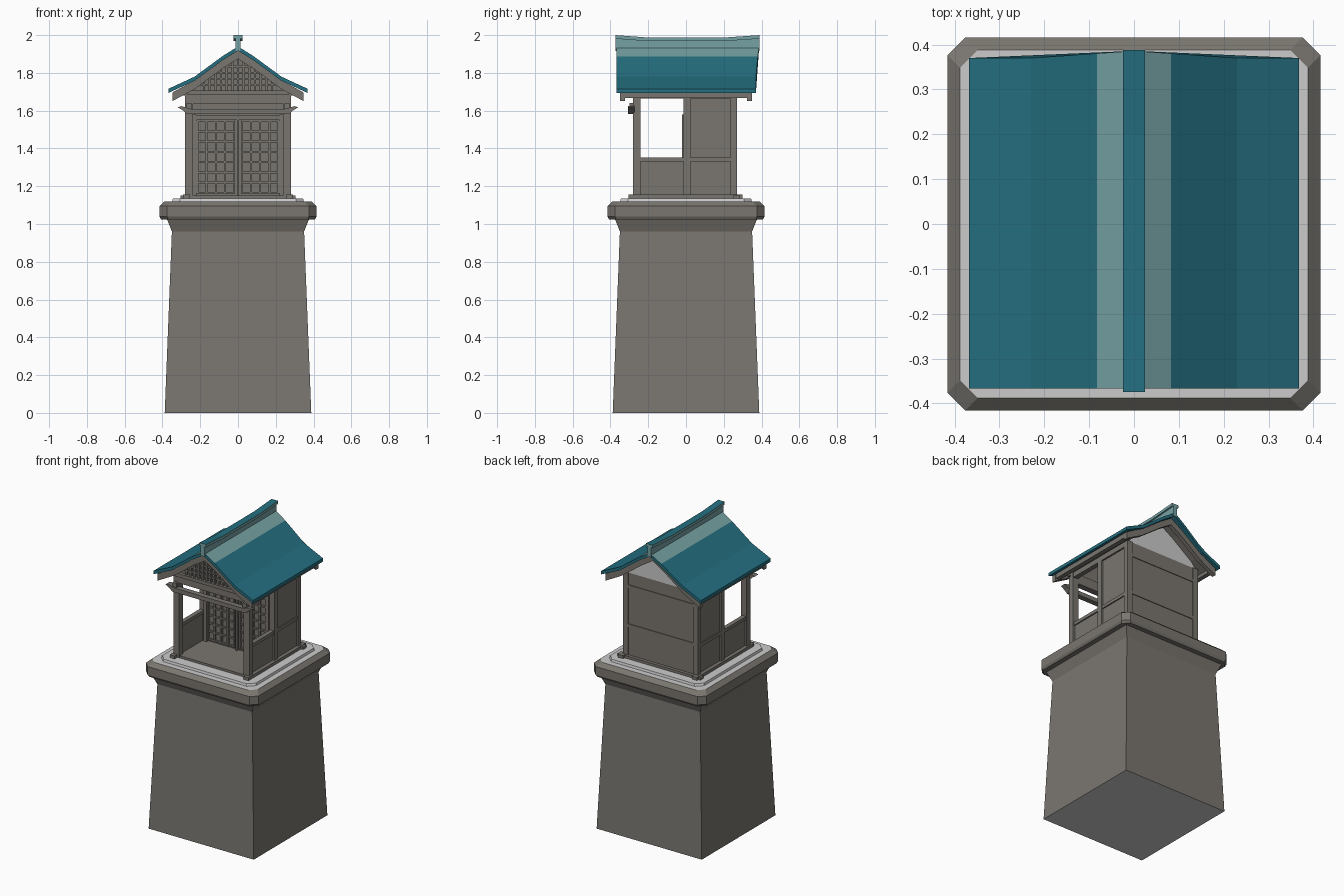
import bpy, bmesh, math
from mathutils import Vector

if "Cube" in bpy.data.objects:
    bpy.data.objects.remove(bpy.data.objects["Cube"])

def mat(name, c):
    m = bpy.data.materials.new(name)
    m.diffuse_color = (*c, 1)
    m.use_nodes = True
    m.node_tree.nodes["Principled BSDF"].inputs["Base Color"].default_value = m.diffuse_color
    return m

STONE = mat("warm_grey", (0.195, 0.182, 0.163))
PALE = mat("pale_grey", (0.60, 0.60, 0.60))
TEAL = mat("teal", (0.018, 0.157, 0.214))
MINT = mat("light_teal", (0.18, 0.36, 0.37))

def finish(name, bm, mats, rule=None):
    bmesh.ops.recalc_face_normals(bm, faces=bm.faces)
    bm.normal_update()
    if rule:
        for f in bm.faces:
            f.material_index = rule(f)
    me = bpy.data.meshes.new(name)
    bm.to_mesh(me)
    bm.free()
    for m in mats:
        me.materials.append(m)
    ob = bpy.data.objects.new(name, me)
    bpy.context.collection.objects.link(ob)
    return ob

def add_box(bm, x0, x1, y0, y1, z0, z1):
    r = bmesh.ops.create_cube(bm, size=1)
    for v in r["verts"]:
        v.co = Vector(((x0 + x1) / 2 + v.co.x * (x1 - x0),
                       (y0 + y1) / 2 + v.co.y * (y1 - y0),
                       (z0 + z1) / 2 + v.co.z * (z1 - z0)))

def boxes(name, items, m=STONE):
    bm = bmesh.new()
    for b in items:
        add_box(bm, *b)
    return finish(name, bm, [m])

def mirrored(items):
    return items + [(-b[1], -b[0], *b[2:]) for b in items]

def loft(name, rings, mats, rule=None):
    bm = bmesh.new()
    loops = [[bm.verts.new(p) for p in r] for r in rings]
    n = len(loops[0])
    for a, b in zip(loops, loops[1:]):
        for i in range(n):
            bm.faces.new((a[i], a[(i + 1) % n], b[(i + 1) % n], b[i]))
    bm.faces.new(loops[0][::-1])
    bm.faces.new(loops[-1])
    return finish(name, bm, mats, rule)

def square(h, z):
    return [(-h, -h, z), (h, -h, z), (h, h, z), (-h, h, z)]

def octagon(h, z, c=0.04):
    k = h - c
    return [(-k, -h, z), (k, -h, z), (h, -k, z), (h, k, z),
            (k, h, z), (-k, h, z), (-h, k, z), (-h, -k, z)]

def prism_y(name, pts, y0, y1, mats, rule=None):
    return loft(name, [[(x, y, z) for x, z in pts] for y in (y0, y1)], mats, rule)

# Pedestal: tapered shaft with flared neck, chamfered cap
loft("pedestal_shaft", [square(0.388, 0), square(0.35, 0.96), square(0.378, 1.03)],
     [STONE, PALE], lambda f: 1 if f.normal.z < -0.9 else 0)
loft("pedestal_cap", [octagon(0.408, 1.025), octagon(0.416, 1.04), octagon(0.416, 1.095), octagon(0.388, 1.12)],
     [STONE, PALE], lambda f: 1 if f.normal.z > 0.9 else 0)
loft("base_plate", [octagon(0.35, 1.115), octagon(0.345, 1.135)], [PALE])

# House floor and sill beams with projecting ends
boxes("house_floor", [(-0.275, 0.275, -0.275, 0.27, 1.13, 1.15)])
boxes("sill_beams", mirrored([(0.255, 0.29, -0.305, 0.30, 1.132, 1.155)])
      + [(-0.305, 0.305, 0.25, 0.285, 1.132, 1.152)])

# Closed rear chamber
boxes("rear_chamber", [(-0.266, 0.266, 0.0, 0.264, 1.14, 1.70)])
boxes("back_rails", [(-0.27, 0.27, 0.26, 0.269, 1.34, 1.36), (-0.27, 0.27, 0.26, 0.269, 1.60, 1.62)])

# Posts, low porch walls and rails on both sides
boxes("posts", mirrored([(0.238, 0.28, -0.28, -0.24, 1.14, 1.70),
                         (0.24, 0.277, -0.012, 0.025, 1.14, 1.70),
                         (0.24, 0.277, 0.235, 0.271, 1.14, 1.70)]))
boxes("porch_side_walls", mirrored([(0.25, 0.266, -0.26, 0.01, 1.14, 1.345)]))
boxes("side_rails", mirrored([(0.245, 0.274, -0.275, 0.26, 1.33, 1.352),
                              (0.245, 0.277, -0.28, 0.27, 1.665, 1.70)]))

# Lattice doors
def lattice_door(x0, x1, z0, z1, y):
    out = []
    for i in range(5):
        x = x0 + (x1 - x0) * i / 4
        out.append((x - 0.005, x + 0.005, y - 0.014, y, z0, z1))
    for j in range(8):
        z = z0 + (z1 - z0) * j / 7
        out.append((x0 - 0.005, x1 + 0.005, y - 0.011, y, z - 0.005, z + 0.005))
    return out

boxes("lattice_doors", mirrored(lattice_door(0.02, 0.215, 1.165, 1.545, 0.0)))
boxes("door_frame", mirrored([(0.22, 0.24, -0.02, 0.0, 1.15, 1.58)])
      + [(-0.24, 0.24, -0.02, 0.0, 1.55, 1.575), (-0.006, 0.006, -0.02, 0, 1.15, 1.55)])

# Front beams: upswept tie beam and plain top beam
half = [(0.27, 1.582), (0.29, 1.60), (0.318, 1.618), (0.30, 1.624), (0.25, 1.61)]
prism_y("upswept_beam", half + [(-x, z) for x, z in half[::-1]], -0.308, -0.272, [STONE])
boxes("beam_blocks", mirrored([(0.245, 0.272, -0.30, -0.275, 1.61, 1.64)]))
boxes("front_top_beam", [(-0.28, 0.28, -0.28, -0.24, 1.635, 1.70)])

# Roof shell: curved slopes, light band beside the ridge, back edge swept out
ROOF = [(0.0, 1.94), (0.083, 1.888), (0.23, 1.78), (0.368, 1.716)]

def slab(top_off, bottom_off, limit):
    side = [(min(x, limit), z) for x, z in ROOF]
    full = [(-x, z) for x, z in side[:0:-1]] + side
    return [(x, z - top_off) for x, z in full] + [(x, z - bottom_off) for x, z in full[::-1]]

shell = slab(0, 0.022, 0.368)
back = lambda x: 0.37 + 0.016 * max(0, 1 - abs(x) / 0.23)
loft("roof_shell", [[(x, -0.367, z) for x, z in shell], [(x, back(x), z) for x, z in shell]],
     [TEAL, MINT], lambda f: 1 if f.normal.z > 0.3 and abs(f.calc_center_median().x) < 0.08 else 0)
prism_y("roof_underside", slab(0.022, 0.042, 0.345), -0.34, 0.34, [STONE])
for nm, a, b in (("front_barge_boards", -0.35, -0.322), ("back_barge_boards", 0.322, 0.35)):
    prism_y(nm, slab(0.02, 0.066, 0.348), a, b, [STONE])
boxes("eave_fascia", mirrored([(0.315, 0.345, -0.348, 0.348, 1.668, 1.70)]))

# Ridge with ends that lift slightly
def ridge(name, hw, z0, z1, lift, mats, rule=None):
    ys = [-0.374, -0.2, 0.2, 0.388]
    rings = []
    for y in ys:
        d = lift if abs(y) > 0.3 else 0
        zb = z0 + (d if z0 > 1.95 else 0)
        rings.append([(-hw, y, zb), (hw, y, zb), (hw, y, z1 + d), (-hw, y, z1 + d)])
    loft(name, rings, mats, rule)

ridge("ridge_wall", 0.014, 1.915, 1.972, 0.013, [MINT])
ridge("ridge_cap", 0.024, 1.968, 1.987, 0.013, [MINT, TEAL], lambda f: 1 if f.normal.z > 0.5 else 0)

# Gables: lattice in front, plain pale panel behind
prism_y("front_gable_panel", [(-0.29, 1.68), (0.29, 1.68), (0.2, 1.77), (0, 1.9), (-0.2, 1.77)], -0.275, -0.262, [STONE])
prism_y("back_gable_panel", [(-0.266, 1.70), (0.266, 1.70), (0.2, 1.77), (0, 1.9), (-0.2, 1.77)], 0.25, 0.264, [PALE])
boxes("gable_beam", [(-0.27, 0.27, -0.298, -0.262, 1.685, 1.708)])
gable_z = lambda x: 1.885 - 0.70 * abs(x)
bars = [(i * 0.03 - 0.005, i * 0.03 + 0.005, -0.29, -0.27, 1.70, gable_z(i * 0.03)) for i in range(-6, 7)]
for j in range(1, 5):
    z = 1.705 + j * 0.032
    w = (1.885 - z) / 0.70
    bars.append((-w, w, -0.287, -0.27, z - 0.005, z + 0.005))
boxes("gable_lattice", bars)
